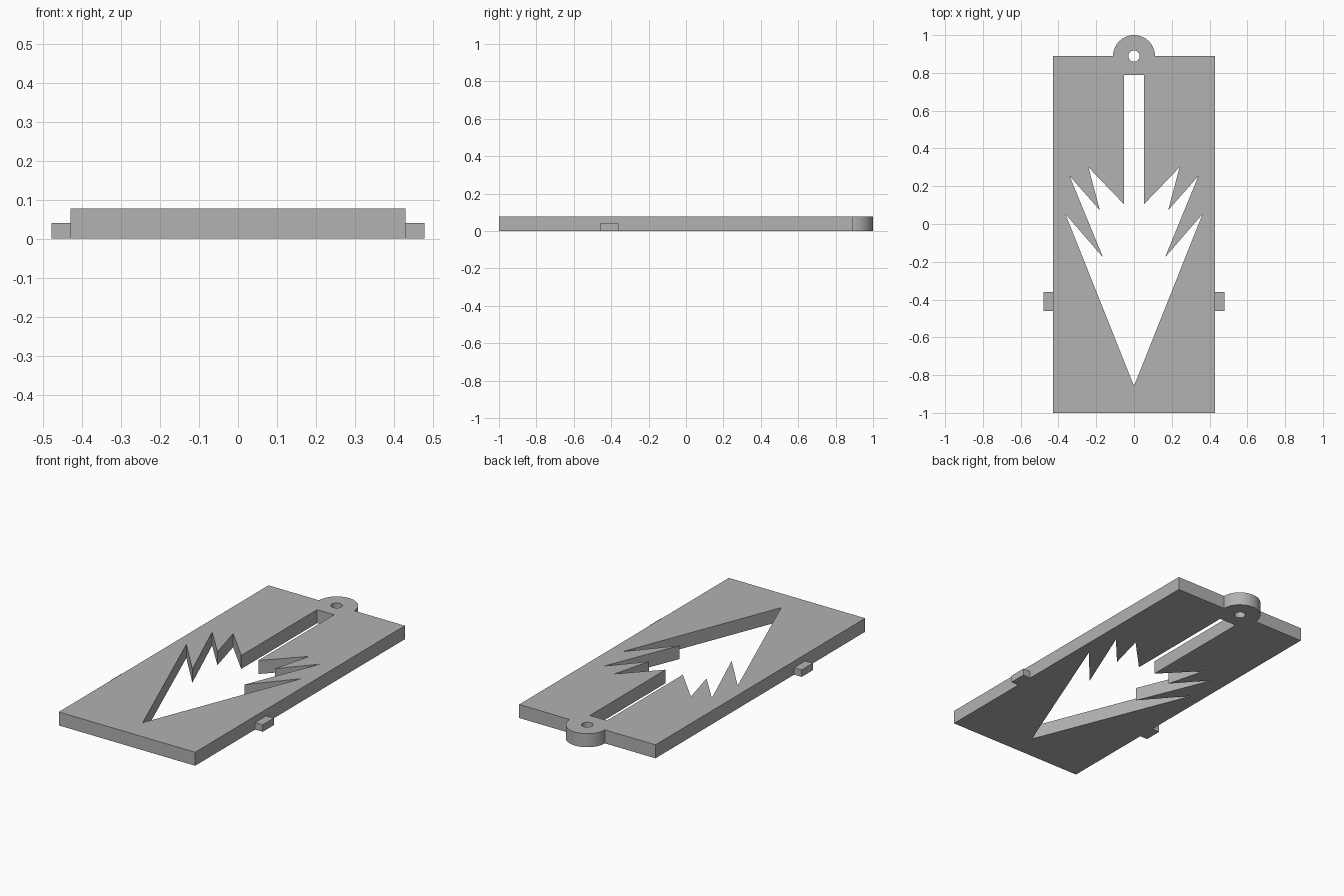
import bpy, bmesh, math

old = bpy.data.objects.get("Cube")
if old:
    bpy.data.objects.remove(old, do_unlink=True)

W, TOP, H = 0.43, 0.889, 0.077      # half width, shoulder line, thickness
LUG_R, HOLE_R = 0.111, 0.03

grey = bpy.data.materials.new("plain_grey")
grey.use_nodes = True
colour = (0.445, 0.445, 0.445, 1)
grey.diffuse_color = colour
grey.node_tree.nodes["Principled BSDF"].inputs["Base Color"].default_value = colour


def arc(radius, end, steps):
    """Points around the lug centre, anticlockwise from +x."""
    return [(radius * math.cos(end * i / steps), TOP + radius * math.sin(end * i / steps))
            for i in range(steps + 1)]


def mirrored(half):
    """Close a half profile by mirroring it across x = 0."""
    return half + [(-x, y) for x, y in reversed(half) if x > 0]


def extruded(name, loops, height):
    """Fill the loops (first is the outline, the rest are holes) and extrude upwards."""
    bm = bmesh.new()
    edges = []
    for pts in loops:
        vs = [bm.verts.new((x, y, 0)) for x, y in pts]
        edges += [bm.edges.new((a, b)) for a, b in zip(vs, vs[1:] + vs[:1])]
    bmesh.ops.triangle_fill(bm, edges=edges, use_beauty=True, normal=(0, 0, 1))
    grown = bmesh.ops.extrude_face_region(bm, geom=bm.faces[:], use_keep_orig=True)
    moved = [g for g in grown["geom"] if isinstance(g, bmesh.types.BMVert)]
    bmesh.ops.translate(bm, verts=moved, vec=(0, 0, height))
    bmesh.ops.recalc_face_normals(bm, faces=bm.faces[:])
    mesh = bpy.data.meshes.new(name)
    bm.to_mesh(mesh)
    bm.free()
    mesh.materials.append(grey)
    obj = bpy.data.objects.new(name, mesh)
    bpy.context.collection.objects.link(obj)
    bpy.ops.object.select_all(action='DESELECT')
    obj.select_set(True)
    bpy.context.view_layer.objects.active = obj
    bpy.ops.object.shade_smooth_by_angle(angle=math.radians(30))
    return obj


# Plate with rounded hanging lug, round hole and spiky cutout with a slot
outline = [(-W, -1), (W, -1), (W, TOP)] + arc(LUG_R, math.pi, 32) + [(-W, TOP)]
hole = arc(HOLE_R, math.tau, 32)[:-1]
cutout = mirrored([(0, -0.858), (0.363, 0.053), (0.164, -0.177), (0.341, 0.254),
                   (0.181, 0.073), (0.241, 0.3), (0.054, 0.106), (0.054, 0.789)])
extruded("plate", [outline, hole, cutout], H)

# Small low tabs on both long edges
for side, label in ((1, "left"), (-1, "right")):
    a, b = side * W, side * 0.478
    extruded(label + "_tab", [[(a, -0.46), (b, -0.46), (b, -0.36), (a, -0.36)]], 0.04)
